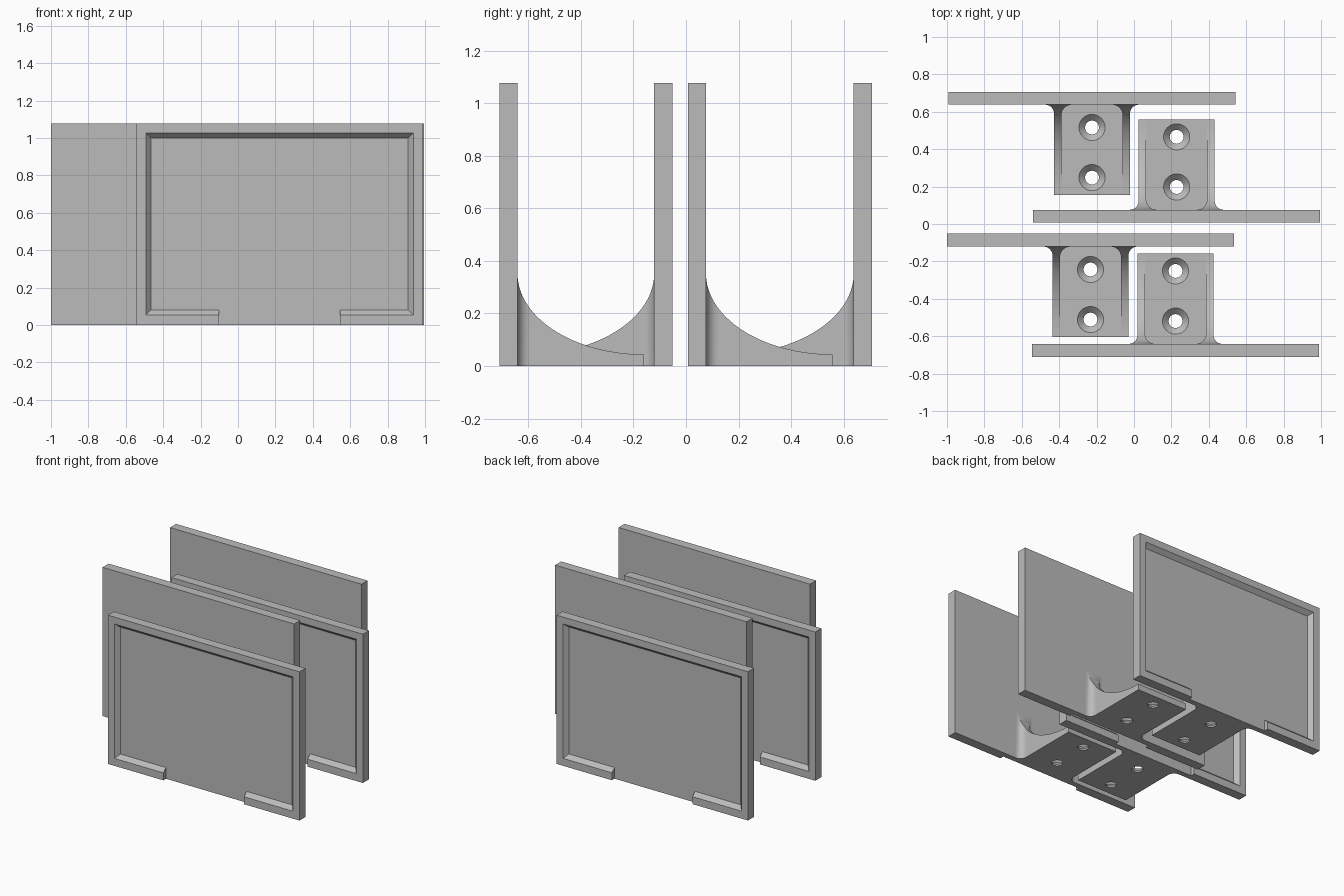
import bpy, bmesh, math

if "Cube" in bpy.data.objects:
    bpy.data.objects.remove(bpy.data.objects["Cube"])

W, H, T = 0.767, 1.077, 0.069      # plate half width, height, thickness
TAB_W, TAB_L, FLOOR = 0.203, 0.482, 0.044
RIB, RIB_H = 0.04, 0.352

grey = bpy.data.materials.new("plain grey")
grey.diffuse_color = (0.5, 0.5, 0.5, 1)
grey.use_nodes = True
grey.node_tree.nodes["Principled BSDF"].inputs["Base Color"].default_value = grey.diffuse_color


def loft(name, rings):
    """Closed solid through rings with equal point counts."""
    bm = bmesh.new()
    rows = [[bm.verts.new(p) for p in r] for r in rings]
    n = len(rows[0])
    for a, b in zip(rows, rows[1:]):
        for i in range(n):
            j = (i + 1) % n
            bm.faces.new((a[i], a[j], b[j], b[i]))
    bm.faces.new(rows[0])
    bm.faces.new(rows[-1])
    bmesh.ops.recalc_face_normals(bm, faces=bm.faces)
    me = bpy.data.meshes.new(name)
    bm.to_mesh(me)
    bm.free()
    me.materials.append(grey)
    ob = bpy.data.objects.new(name, me)
    bpy.context.collection.objects.link(ob)
    return ob


def cut(ob, cutter):
    """Subtract the cutter and discard it."""
    m = ob.modifiers.new("cut", 'BOOLEAN')
    m.operation, m.solver, m.object = 'DIFFERENCE', 'EXACT', cutter
    bpy.context.view_layer.objects.active = ob
    bpy.ops.object.modifier_apply(modifier=m.name)
    bpy.data.objects.remove(cutter)


def smooth(ob):
    bpy.ops.object.select_all(action='DESELECT')
    ob.select_set(True)
    bpy.context.view_layer.objects.active = ob
    bpy.ops.object.shade_smooth_by_angle(angle=math.radians(30))


# Plate, inner face at y = 0
plate = loft("plate", [[(-W, y, 0), (W, y, 0), (W, y, H), (-W, y, H)] for y in (-T, 0)])


# Sloped recess with an open gap in the bottom lip
def recess_ring(y, x, lo, hi):
    g = 0.323
    return [(-x, y, hi), (x, y, hi), (x, y, lo), (g, y, lo),
            (g, y, -0.1), (-g, y, -0.1), (-g, y, lo), (-x, y, lo)]


cut(plate, loft("recess_cutter", [recess_ring(-T - 0.1, 0.715, 0.054, 1.027),
                                  recess_ring(-T, 0.715, 0.054, 1.027),
                                  recess_ring(-T + 0.03, 0.688, 0.081, 1.0)]))


# Mounting tab: floor with two ribs that sweep up and flare into the plate
def flare(y, r):
    return r - math.sqrt(r * r - (r - y) ** 2) if y < r else 0.0


def tab_ring(y):
    z = RIB_H - (RIB_H - FLOOR) * math.sqrt(max(0, 1 - (1 - y / TAB_L) ** 2))
    xo = TAB_W + flare(y, 0.048)
    xi = TAB_W - RIB - flare(y, 0.055)
    half = [(xo, y, 0), (xo, y, z), (xi, y, z), (xi, y, FLOOR)]
    return half + [(-x, y, h) for x, y, h in reversed(half)]


STEPS = 32
tab = loft("mounting_tab", [tab_ring(TAB_L * (i / STEPS) ** 2) for i in range(STEPS + 1)])

# Countersunk screw holes
for hy in (0.122, 0.39):
    rings = []
    for z, r in ((-0.05, 0.037), (0.011, 0.037), (FLOOR, 0.07), (FLOOR + 0.02, 0.07)):
        rings.append([(r * math.cos(a), hy + r * math.sin(a), z)
                      for a in (math.tau * k / 32 for k in range(32))])
    cut(tab, loft("hole_cutter", rings))
smooth(tab)

# Four brackets, in two facing pairs
places = [(0.222, -0.641, 0), (-0.2325, -0.121, math.pi),
          (0.228, 0.076, 0), (-0.2245, 0.638, math.pi)]
for k, (x, y, rot) in enumerate(places):
    for part in (plate, tab):
        ob = part
        if k:
            ob = part.copy()
            bpy.context.collection.objects.link(ob)
        ob.location = (x, y, 0)
        ob.rotation_euler = (0, 0, rot)
